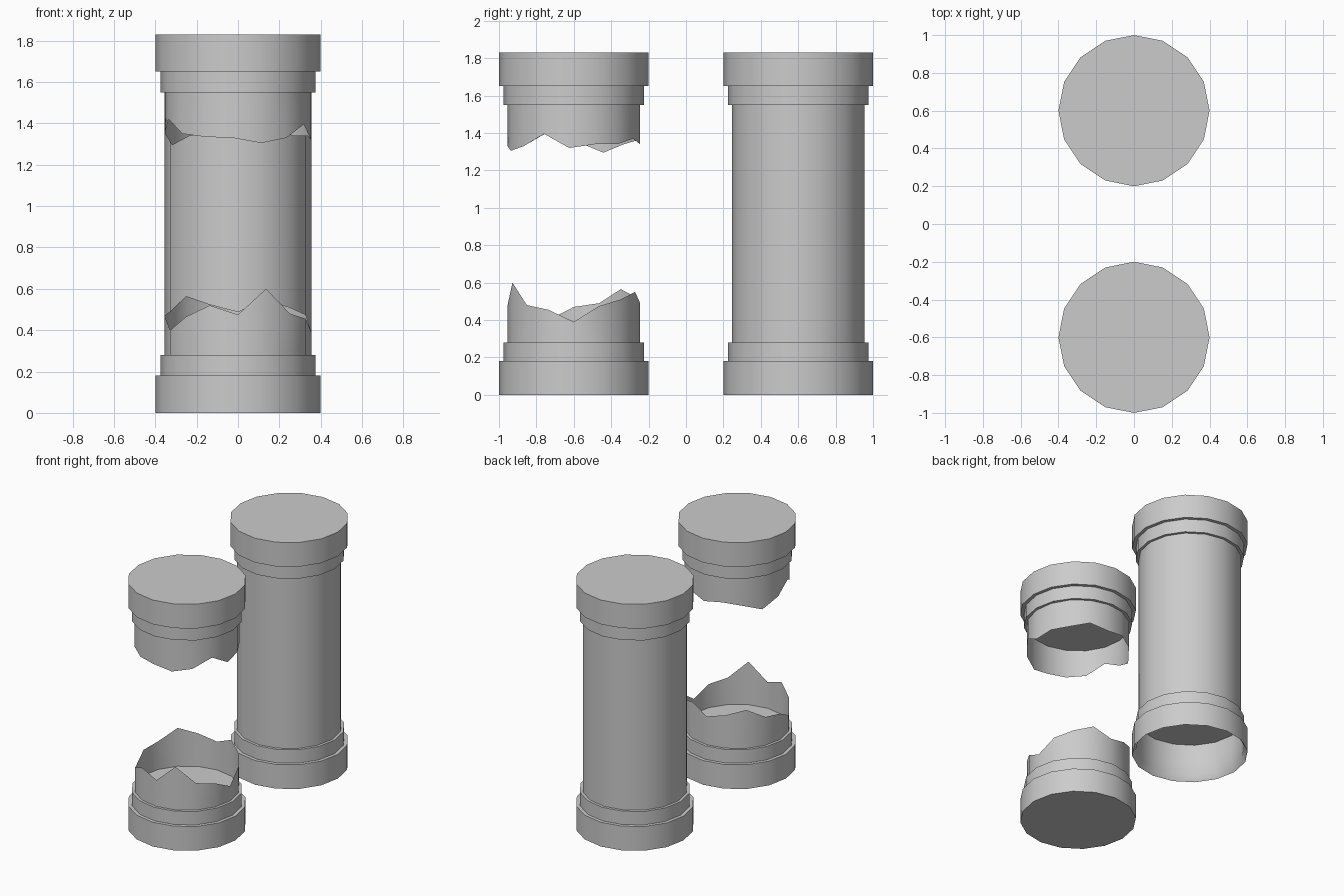
import bpy, bmesh
from math import cos, sin, radians

if "Cube" in bpy.data.objects:
    bpy.data.objects.remove(bpy.data.objects["Cube"])

SIDES = 16


def lathe(name, y, profile, cap_start=False, cap_end=False, turn=0.0):
    """Revolve (radius, height) pairs; a height may be a list with one value per side."""
    bm = bmesh.new()
    rings = []
    for r, z in profile:
        ring = []
        for k in range(SIDES):
            a = radians(360 / SIDES * k + turn)
            h = z[k] if isinstance(z, list) else z
            ring.append(bm.verts.new((r * cos(a), r * sin(a), h)))
        rings.append(ring)
    for lo, hi in zip(rings, rings[1:]):
        for k in range(SIDES):
            n = (k + 1) % SIDES
            bm.faces.new((lo[k], lo[n], hi[n], hi[k]))
    if cap_start:
        bm.faces.new(rings[0][::-1])
    if cap_end:
        bm.faces.new(rings[-1])
    mesh = bpy.data.meshes.new(name)
    bm.to_mesh(mesh)
    bm.free()
    ob = bpy.data.objects.new(name, mesh)
    ob.location.y = y
    bpy.context.collection.objects.link(ob)
    bpy.ops.object.select_all(action='DESELECT')
    ob.select_set(True)
    bpy.context.view_layer.objects.active = ob
    bpy.ops.object.shade_smooth_by_angle(angle=radians(35))
    return ob


R_BASE, R_COLLAR, R_SHAFT = 0.40, 0.375, 0.355
BASE = [(R_BASE, 0), (R_BASE, 0.18), (R_COLLAR, 0.18), (R_COLLAR, 0.28)]
CAPITAL = [(R_COLLAR, 1.55), (R_COLLAR, 1.65), (R_BASE, 1.65), (R_BASE, 1.83)]

# intact column: the base is open underneath, showing the collar inside it
lathe("column_base", 0.6, BASE, cap_end=True)
lathe("column_base_lining", 0.6, [(R_COLLAR, 0.18), (R_COLLAR, 0.04), (R_BASE, 0)])
lathe("column_shaft", 0.6, [(R_SHAFT, 0.28), (R_SHAFT, 1.55)])
lathe("column_capital", 0.6, CAPITAL, cap_start=True, cap_end=True)

# broken column: lower stump with jagged rim
stump_rim = [.39, .475, .51, .55, .49, .525, .565, .49,
             .47, .40, .465, .52, .475, .60, .48, .455]
lathe("broken_base", -0.6, BASE, cap_start=True, cap_end=True)
lathe("broken_lower_shaft", -0.6, [(R_SHAFT, 0.28), (R_SHAFT, stump_rim)])

# broken column: hanging upper piece with jagged lower rim
upper_rim = [1.32, 1.34, 1.34, 1.37, 1.34, 1.36, 1.34, 1.295,
             1.35, 1.42, 1.35, 1.335, 1.33, 1.305, 1.33, 1.395]
lathe("broken_capital", -0.6, CAPITAL, cap_start=True, cap_end=True)
lathe("broken_upper_shaft", -0.6, [(R_SHAFT, upper_rim), (R_SHAFT, 1.55)], turn=-4)
